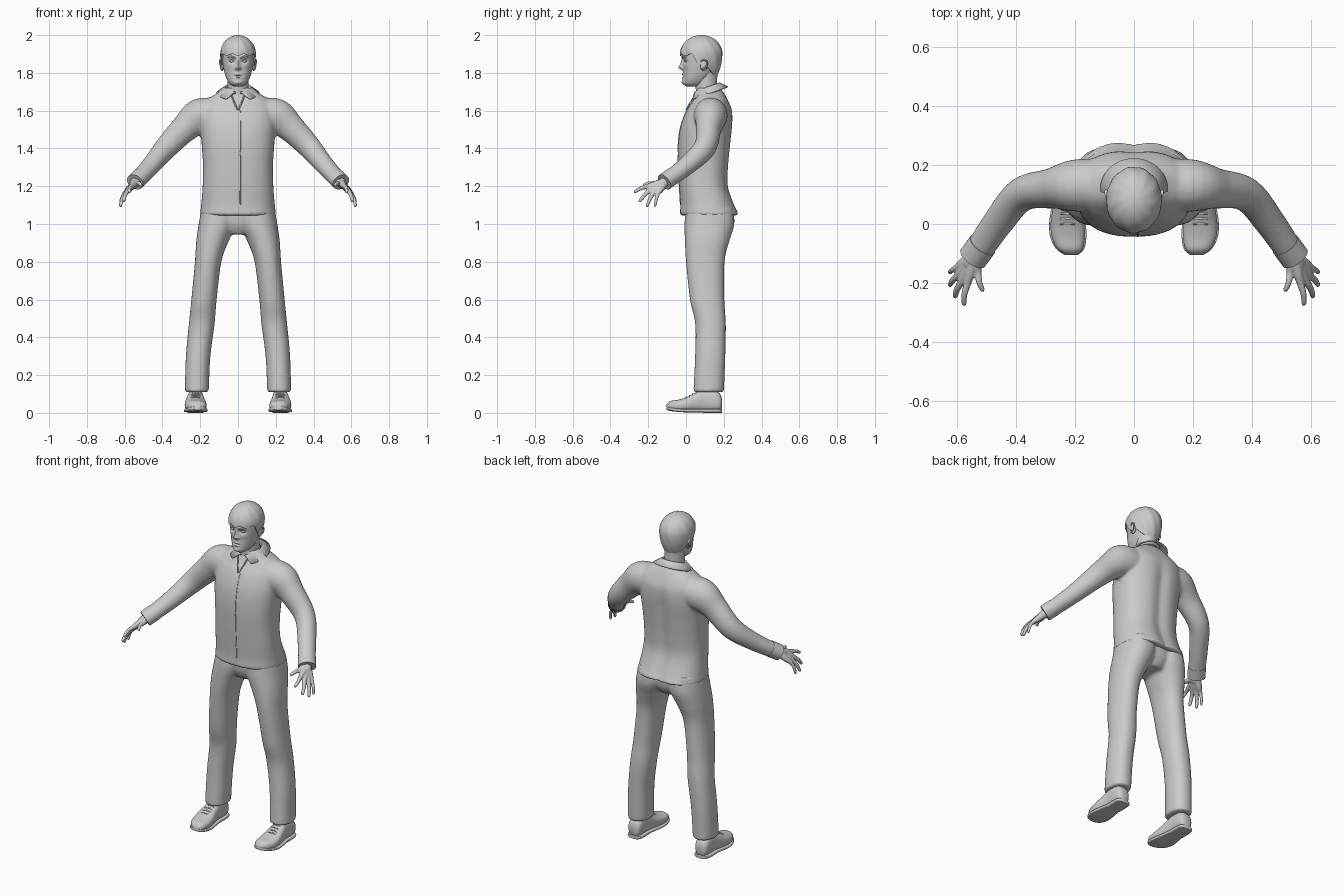
import bpy, bmesh, math
from math import sin, cos, pi, exp, sqrt, copysign, radians
from mathutils import Vector

cube = bpy.data.objects.get("Cube")
if cube:
    bpy.data.objects.remove(cube, do_unlink=True)

grey = bpy.data.materials.new("plain grey")
grey.use_nodes = True
grey.diffuse_color = (0.6, 0.6, 0.6, 1)
grey.node_tree.nodes["Principled BSDF"].inputs["Base Color"].default_value = (0.6, 0.6, 0.6, 1)


def finish(name, bm, voxel=0, relax=6, thick=0):
    """Turn a bmesh into a shaded object, optionally fused by voxels or thickened."""
    bmesh.ops.recalc_face_normals(bm, faces=bm.faces)
    mesh = bpy.data.meshes.new(name)
    bm.to_mesh(mesh)
    bm.free()
    ob = bpy.data.objects.new(name, mesh)
    bpy.context.collection.objects.link(ob)
    mesh.materials.append(grey)
    bpy.ops.object.select_all(action="DESELECT")
    ob.select_set(True)
    bpy.context.view_layer.objects.active = ob
    if thick:
        mod = ob.modifiers.new("thickness", "SOLIDIFY")
        mod.thickness = thick
        mod.offset = 0
    if voxel:
        mod = ob.modifiers.new("fuse", "REMESH")
        mod.mode = "VOXEL"
        mod.voxel_size = voxel
        mod.use_smooth_shade = True
        mod = ob.modifiers.new("relax", "SMOOTH")
        mod.iterations = relax
    else:
        bpy.ops.object.shade_smooth_by_angle(angle=radians(45))
    return ob


def spline(rows, n):
    """Catmull-Rom interpolation of rows of numbers."""
    out = []
    for i in range(len(rows) - 1):
        a, b, c, d = (rows[min(max(i + k, 0), len(rows) - 1)] for k in (-1, 0, 1, 2))
        for j in range(n):
            t = j / n
            out.append([q + t / 2 * (r - p + t * (2 * p - 5 * q + 4 * r - s + t * (3 * (q - r) + s - p)))
                        for p, q, r, s in zip(a, b, c, d)])
    return out + [list(rows[-1])]


def skin(bm, rings, closed=True, caps=True):
    """Bridge rings of points with quads."""
    vs = [[bm.verts.new(p) for p in ring] for ring in rings]
    n = len(vs[0])
    for a, b in zip(vs, vs[1:]):
        for j in range(n if closed else n - 1):
            k = (j + 1) % n
            bm.faces.new((a[j], a[k], b[k], b[j]))
    if caps:
        bm.faces.new(vs[0])
        bm.faces.new(vs[-1])


def loft(bm, rows, axis=None, n=5, seg=32, power=2.0, side=1, shape=None):
    """Rows are x, y, z, radius u, radius v; axis gives fixed u, v, else follow the path."""
    rows = spline(rows, n)
    pts = [Vector(r[:3]) for r in rows]
    rings = []
    for i, r in enumerate(rows):
        if axis:
            u, v = axis
        else:
            t = pts[min(i + 1, len(pts) - 1)] - pts[max(i - 1, 0)]
            u = t.cross(Vector((0, 0, 1))).normalized()
            v = u.cross(t).normalized()
        ring = []
        for j in range(seg):
            a = 2 * pi * j / seg
            c, s = cos(a), sin(a)
            p = pts[i] + u * (r[3] * copysign(abs(c) ** (2 / power), c)) \
                + v * (r[4] * copysign(abs(s) ** (2 / power), s))
            if shape:
                p = shape(p, s)
            ring.append((p.x * side, p.y, p.z))
        rings.append(ring)
    skin(bm, rings)


def rod(bm, points, side=1, seg=12, n=4):
    """Round rod; points are x, y, z, radius."""
    loft(bm, [(*p, p[3]) for p in points], n=n, seg=seg, side=side)


X, Y, Z = Vector((1, 0, 0)), Vector((0, 1, 0)), Vector((0, 0, 1))
FLAT, UPRIGHT = (X, Y), (X, Z)

# Jacket: torso and both sleeves fused together
torso = [(0, .127, 1.045, .203, .16), (0, .115, 1.1, .195, .145), (0, .095, 1.2, .187, .131),
         (0, .093, 1.3, .185, .134), (0, .098, 1.42, .192, .14), (0, .11, 1.52, .2, .138),
         (0, .124, 1.6, .195, .122), (0, .13, 1.65, .175, .095), (0, .128, 1.69, .115, .075),
         (0, .118, 1.72, .072, .062)]
sleeve = [(.1, .13, 1.575, .09, .085), (.2, .13, 1.57, .088, .095), (.28, .12, 1.508, .068, .075),
          (.38, .1, 1.405, .058, .062), (.46, .005, 1.31, .052, .05), (.532, -.1, 1.232, .047, .043)]


def spine_groove(p, s):
    if s > 0:
        p.y -= .014 * exp(-(p.x / .035) ** 2) * min(1, max(0, (1.66 - p.z) * 6))
    return p


bm = bmesh.new()
loft(bm, torso, FLAT, seg=64, power=2.4, shape=spine_groove)
for side in (1, -1):
    loft(bm, sleeve, side=side)
finish("jacket", bm, voxel=.009, relax=5)

# Front closing edge and neck opening edges
bm = bmesh.new()
rod(bm, [(.012, y - r + .001, z, .003) for _, y, z, _, r in torso[1:7]], seg=8)
for side in (1, -1):
    rod(bm, [(.003, .001, 1.605, .004), (.018, .021, 1.64, .004), (.034, .046, 1.68, .004)], side, 8)
finish("jacket_front_edges", bm)

# Collar: folded strip around the neck, open at the front
bm = bmesh.new()
upper, fold, lower = [], [], []
for i in range(41):
    t = i / 40 * 2 - 1
    a, b = pi / 2 + t * radians(168), pi / 2 + t * radians(146)
    upper.append((.062 * cos(a), .11 + .062 * sin(a), 1.71 + .02 * sin(a)))
    fold.append((.07 * cos(a), .112 + .069 * sin(a), 1.722 + .024 * sin(a)))
    lower.append((.112 * cos(b), .12 + .101 * sin(b), 1.69 + .035 * sin(b)))
skin(bm, [upper, fold, lower], closed=False, caps=False)
finish("collar", bm, thick=.007)

# Trousers: two legs and the seat fused together
leg = [(.218, .12, .11, .063, .081), (.211, .128, .3, .065, .08), (.192, .13, .47, .068, .081),
       (.18, .112, .6, .067, .091), (.158, .102, .8, .07, .102), (.135, .112, .91, .086, .118),
       (.108, .124, 1.0, .1, .132), (.098, .124, 1.09, .094, .125)]
bm = bmesh.new()
for side in (1, -1):
    loft(bm, leg, FLAT, seg=40, power=2.2, side=side)
loft(bm, [(0, .12, .945, .07, .085), (0, .122, 1.0, .14, .115), (0, .122, 1.09, .18, .122)], FLAT)
finish("trousers", bm, voxel=.009, relax=5)

# Head with sculpted face: bumps are x, z, width, height, depth
bumps = [(0, 1.828, .012, .012, .021), (0, 1.85, .009, .022, .012), (0, 1.792, .02, .005, .006),
         (0, 1.776, .018, .006, .006), (0, 1.749, .022, .012, .007), (0, 1.784, .022, .003, -.004)]
for side in (1, -1):
    bumps += [(side * .033, 1.862, .017, .01, -.012), (side * .034, 1.886, .024, .007, .005),
              (side * .013, 1.825, .007, .007, .007), (side * .045, 1.835, .016, .014, .003)]


def face(p, s):
    if s < 0:
        x, z = p.x, p.z
        p.y -= sum(d * exp(-((x - bx) / w) ** 2 - ((z - bz) / h) ** 2) for bx, bz, w, h, d in bumps)
    return p


bm = bmesh.new()
loft(bm, [(0, .035, 1.728, .025, .032), (0, .045, 1.745, .047, .06), (0, .061, 1.78, .065, .077),
          (0, .074, 1.82, .076, .089), (0, .082, 1.86, .083, .099), (0, .084, 1.9, .085, .102),
          (0, .084, 1.94, .079, .096), (0, .084, 1.97, .058, .07), (0, .084, 1.985, .02, .025)],
     FLAT, n=8, seg=112, power=2.15, shape=face)
finish("head", bm)

bm = bmesh.new()
loft(bm, [(0, .115, 1.64, .075, .066), (0, .11, 1.7, .058, .058), (0, .107, 1.75, .056, .058),
          (0, .105, 1.82, .058, .062)], FLAT)
finish("neck", bm)

# Hair: cap whose lower edge follows fringe, sideburns and nape
bm = bmesh.new()
rings = []
for i in range(25):
    t = i / 24
    ring = []
    for j in range(96):
        a = 2 * pi * j / 96
        s = sin(a)
        low = 1.895 + .005 * sin(9 * a) if s < -.4 else 1.895 - .055 * min(1, (s + .4) / .25)
        if s > .2:
            low -= .052 * min(1, (s - .2) / .6)
        z = low + (2 - low) * sin(t * pi / 2)
        d = z - 1.9
        k = sqrt(max(0, 1 - (d / .1) ** 2)) if d > 0 else 1 - 20 * d * d
        k = max(k, .01) * (1 + .012 * sin(11 * a + 40 * z))
        ring.append((.094 * k * cos(a), .081 + .112 * k * s, z))
    rings.append(ring)
inner = [(x * .84, .082 + (y - .082) * .84, z + .002) for x, y, z in rings[0]]
skin(bm, [inner] + rings, caps=False)
finish("hair", bm)


def ball(bm, center, size):
    made = bmesh.ops.create_uvsphere(bm, u_segments=20, v_segments=12, radius=1)["verts"]
    bmesh.ops.scale(bm, vec=size, verts=made)
    bmesh.ops.translate(bm, vec=center, verts=made)


shoe = [(.212, -.104, .03, .018, .014), (.216, -.085, .036, .042, .026), (.222, -.045, .038, .056, .031),
        (.225, .0, .044, .057, .038), (.226, .045, .055, .05, .049), (.225, .09, .066, .043, .06),
        (.225, .15, .064, .043, .058), (.225, .18, .056, .036, .044), (.225, .19, .05, .02, .026)]
wrist = Vector((.54, -.108, 1.225))
# Each finger: knuckle, tip, radius
fingers = [((.563, -.2, 1.2), (.576, -.276, 1.168), .0105), ((.58, -.19, 1.18), (.607, -.248, 1.118), .011),
           ((.593, -.172, 1.166), (.624, -.208, 1.092), .0105), ((.603, -.15, 1.158), (.624, -.165, 1.092), .009),
           ((.528, -.165, 1.215), (.511, -.228, 1.205), .0105)]

for side, label in ((1, "left"), (-1, "right")):
    # Eye, brow and ear
    bm = bmesh.new()
    ball(bm, (side * .033, .004, 1.862), (.014, .012, .007))
    finish(label + "_eye", bm)
    bm = bmesh.new()
    rod(bm, [(.014, -.021, 1.879, .003), (.034, -.018, 1.887, .004), (.055, -.002, 1.884, .002)], side, 8)
    finish(label + "_brow", bm)
    bm = bmesh.new()
    ball(bm, (side * .083, .094, 1.84), (.009, .019, .031))
    rod(bm, [(.088, .08, 1.818, .004), (.092, .105, 1.83, .004), (.095, .113, 1.855, .005),
             (.094, .095, 1.87, .004), (.089, .08, 1.86, .003)], side, 8)
    finish(label + "_ear", bm)

    # Cuff and hand
    bm = bmesh.new()
    loft(bm, [(.512, -.07, 1.254, .05, .046), (.545, -.115, 1.222, .05, .045)], n=3, side=side)
    finish(label + "_cuff", bm)
    bm = bmesh.new()
    rod(bm, [(.52, -.075, 1.245, .028), (.54, -.108, 1.225, .027), (.557, -.14, 1.205, .024)], side)
    for knuckle, tip, r in fingers:
        k, e = Vector(knuckle), Vector(tip)
        start = wrist.lerp(k, .15)
        bend = k.lerp(e, .5) + Vector((.004, 0, .005))
        rod(bm, [(*start, .02), (*wrist.lerp(k, .6), .018), (*k, r * 1.25), (*bend, r),
                 (*k.lerp(e, .93), r * .8), (*e, r * .3)], side)
    finish(label + "_hand", bm, voxel=.004, relax=3)

    # Shoe: upper, sole, heel and laces
    bm = bmesh.new()
    loft(bm, shoe, UPRIGHT, seg=36, power=2.5, side=side)
    finish(label + "_shoe_upper", bm)
    bm = bmesh.new()
    sole = [(x, y, .012 + .012 * max(0, -y / .1) ** 2, w + .005, .009) for x, y, z, w, h in shoe]
    loft(bm, sole, UPRIGHT, power=5, side=side)
    loft(bm, [(x, y, .01, w + .003, .01) for x, y, z, w, h in shoe[5:]], UPRIGHT, power=6, side=side)
    finish(label + "_shoe_sole", bm)
    bm = bmesh.new()
    for i in range(4):
        y, z = .0 + .018 * i, .083 + .0085 * i
        rod(bm, [(.2, y, z - .005, .003), (.225, y, z + .001, .0035), (.25, y, z - .005, .003)], side, 8)
    finish(label + "_laces", bm)
